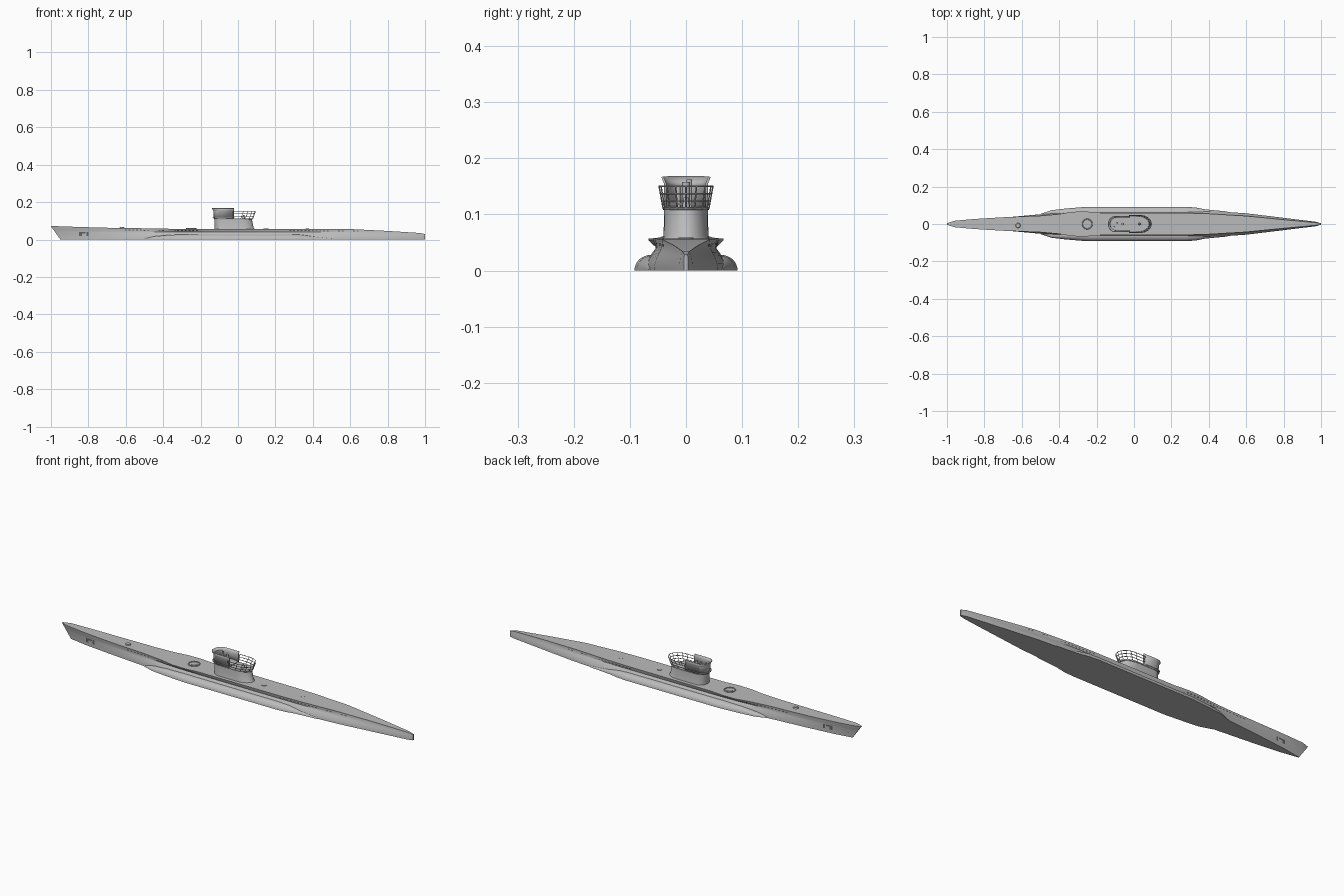
import bpy, bmesh, math

if "Cube" in bpy.data.objects:
    bpy.data.objects.remove(bpy.data.objects["Cube"])

def mat(name, v):
    m = bpy.data.materials.new(name)
    m.diffuse_color = (v, v, v, 1)
    m.use_nodes = True
    m.node_tree.nodes["Principled BSDF"].inputs["Base Color"].default_value = m.diffuse_color
    return m

GREY = mat("hull grey", 0.5)
DARK = mat("slot dark grey", 0.12)

def finish(name, bm, m=GREY, angle=30):
    bmesh.ops.remove_doubles(bm, verts=bm.verts, dist=1e-5)
    bmesh.ops.recalc_face_normals(bm, faces=bm.faces)
    me = bpy.data.meshes.new(name)
    bm.to_mesh(me)
    bm.free()
    me.materials.append(m)
    ob = bpy.data.objects.new(name, me)
    bpy.context.collection.objects.link(ob)
    bpy.ops.object.select_all(action='DESELECT')
    ob.select_set(True)
    bpy.context.view_layer.objects.active = ob
    bpy.ops.object.shade_smooth_by_angle(angle=math.radians(angle))
    return ob

def loft(name, rings, closed=True, caps=True, m=GREY):
    bm = bmesh.new()
    rows = [[bm.verts.new(p) for p in r] for r in rings]
    n = len(rows[0])
    for a, b in zip(rows, rows[1:]):
        for i in range(n if closed else n - 1):
            j = (i + 1) % n
            bm.faces.new((a[i], a[j], b[j], b[i]))
    if caps:
        bm.faces.new(rows[0])
        bm.faces.new(rows[-1])
    return finish(name, bm, m)

def cyl(name, x, y, z, r, h, m=GREY, seg=20, r2=None):
    bm = bmesh.new()
    bmesh.ops.create_cone(bm, cap_ends=True, segments=seg, radius1=r,
                          radius2=r if r2 is None else r2, depth=h)
    bmesh.ops.translate(bm, verts=bm.verts, vec=(x, y, z + h / 2))
    return finish(name, bm, m)

def tube(name, pts, r=0.0012, cyclic=False):
    cu = bpy.data.curves.new(name, 'CURVE')
    cu.dimensions = '3D'
    cu.bevel_depth = r
    cu.bevel_resolution = 1
    cu.use_fill_caps = True
    sp = cu.splines.new('POLY')
    sp.points.add(len(pts) - 1)
    for p, q in zip(sp.points, pts):
        p.co = (*q, 1)
    sp.use_cyclic_u = cyclic
    cu.materials.append(GREY)
    ob = bpy.data.objects.new(name, cu)
    bpy.context.collection.objects.link(ob)

# Hull stations: x, deck half width, deck height, casing foot, waterline half width
ST = [(-1, .004, .071, .003, .002), (-.96, .017, .071, .011, .006),
      (-.85, .027, .067, .022, .018), (-.7, .036, .063, .032, .034),
      (-.5, .044, .06, .042, .052), (-.4, .053, .058, .046, .062),
      (-.33, .065, .057, .05, .068), (-.26, .067, .057, .052, .07),
      (-.18, .06, .057, .053, .072), (.3, .058, .057, .054, .073),
      (.4, .055, .057, .052, .071), (.6, .043, .056, .044, .057),
      (.8, .023, .046, .026, .033), (.97, .007, .035, .01, .012),
      (1, .003, .029, .004, .004)]

def station(x):
    for a, b in zip(ST, ST[1:]):
        if x <= b[0]:
            t = (x - a[0]) / (b[0] - a[0])
            return [p + (q - p) * t for p, q in zip(a, b)]
    return ST[-1]

def section(s):
    x, d, zd, c, w = s
    half = [(d, zd), (d * .99, zd * .94), (c, zd * .7)]
    for k in range(1, 7):
        a = k / 6 * math.pi / 2
        half.append((c + (w - c) * math.sin(a), zd * .7 * (1 - k / 6)))
    full = half + [(-y, z) for y, z in reversed(half)]
    fade = max(0, min(1, (-.85 - x) / .15))
    return [(x + .05 * fade * (1 - z / zd), y, z) for y, z in full]

loft("hull", [section(s) for s in ST])

# Saddle tanks: x, outer half width, height
TANK = [(-.5, .054, .006), (-.44, .074, .018), (-.36, .083, .025), (-.25, .092, .028),
        (.28, .092, .028), (.33, .088, .026), (.38, .078, .02), (.5, .067, .006)]
for side, tag in ((-1, "front"), (1, "back")):
    rings = []
    for x, w, h in TANK:
        yi = .045
        r = [(x, side * yi, 0), (x, side * yi, h)]
        for k in range(9):
            a = k / 8 * math.pi / 2
            y0 = min(.062, w - .012)
            r.append((x, side * (y0 + (w - y0) * math.sin(a)), h * math.cos(a)))
        rings.append(r)
    loft("saddle_tank_" + tag, rings)

# Flooding slots along the casing sides
bm = bmesh.new()
xs = [-.6 + .02 * i for i in range(20)] + [.28 + .02 * i for i in range(11)] + [.54, .56, .62, .64]
for x in xs:
    for side in (-1, 1):
        q = []
        for dx, f in ((-.005, .78), (.005, .78), (.005, .87), (-.005, .87)):
            _, d, zd, c, w = station(x + dx)
            y = c + (d * .99 - c) * (f - .7) / .24 + .0006
            q.append(bm.verts.new((x + dx, side * y, zd * f)))
        bm.faces.new(q)
finish("flooding_slots", bm, DARK)

# Anchor recess plates near the bow
bm = bmesh.new()
for side in (-1, 1):
    for x0, x1, f0, f1 in ((-.85, -.835, .3, .62), (-.835, -.815, .5, .62), (-.81, -.8, .3, .62)):
        q = []
        for x, f in ((x0, f0), (x1, f0), (x1, f1), (x0, f1)):
            _, d, zd, c, w = station(x)
            q.append(bm.verts.new((x, side * (max(c, w) + .0012), zd * f)))
        bm.faces.new(q)
finish("anchor_recess", bm, DARK)

# Deck fittings
cyl("forward_capstan", -.62, -.008, .06, .014, .007, r2=.011)
cyl("deck_hatch", .15, 0, .056, .013, .003)
cyl("aft_hatch", .37, 0, .056, .01, .002)
tube("gun_mount_ring", [(-.25 + .026 * math.cos(a * math.pi / 16),
                         .026 * math.sin(a * math.pi / 16), .058) for a in range(32)], .003, True)
cyl("gun_mount_base", -.25, 0, .056, .016, .003)

# Conning tower plan: rounded front and rear
def plan(xf, xr, hw, z, lf=.04, lr=.065, n=12):
    pts = []
    for k in range(n + 1):
        a = math.pi / 2 - math.pi * k / n
        pts.append((xr - lr + lr * math.cos(a), hw * math.sin(a), z))
    for k in range(n + 1):
        a = -math.pi / 2 - math.pi * k / n
        pts.append((xf + lf + lf * math.cos(a), hw * math.sin(a), z))
    return pts

loft("tower_body", [plan(-.124, .09, .042, .054), plan(-.125, .084, .04, .062),
                    plan(-.127, .074, .039, .108)])
loft("tower_platform", [plan(-.128, .078, .041, .108), plan(-.128, .082, .042, .113)])
loft("spray_lip", [plan(-.136, -.02, .041, .117, lr=.02), plan(-.136, -.02, .042, .12, lr=.02)])

# Bridge screen, open at the top and the rear
def screen(xf, xr, hw, z, n=14):
    pts = [(xr, hw, z)]
    for k in range(n + 1):
        a = math.pi / 2 + math.pi * k / n
        pts.append((xf + .04 + .04 * math.cos(a), hw * math.sin(a), z))
    return pts + [(xr, -hw, z)]

wall = loft("bridge_screen", [screen(-.129, -.022, .037, .112), screen(-.13, -.022, .037, .155),
                              screen(-.138, -.022, .042, .167)], closed=False, caps=False)
sol = wall.modifiers.new("thickness", 'SOLIDIFY')
sol.thickness = .004
sol.offset = 0

# Bridge instruments
cyl("periscope_stand", -.06, 0, .112, .007, .046)
cyl("periscope_head", -.09, .006, .112, .005, .05)
cyl("sight_post", -.105, -.014, .112, .004, .04)
cyl("gun_pedestal", .03, 0, .112, .007, .018, r2=.004)

# Platform railing, flared outward
def rail_pts(z, n=16):
    t = (z - .112) / .038
    xr, hw = .08 + .014 * t, .041 + .007 * t
    pts = [(-.024, hw, z), (0, hw, z)]
    for k in range(n + 1):
        a = math.pi / 2 - math.pi * k / n
        pts.append((xr - .065 + .065 * math.cos(a), hw * math.sin(a), z))
    return pts + [(0, -hw, z), (-.024, -hw, z)]

for i, z in enumerate((.124, .137, .15)):
    tube(f"rail_{i}", rail_pts(z), .0014)
low, high = rail_pts(.11), rail_pts(.15)
for i in range(0, len(low), 2):
    tube(f"rail_post_{i}", [low[i], high[i]], .0014)
